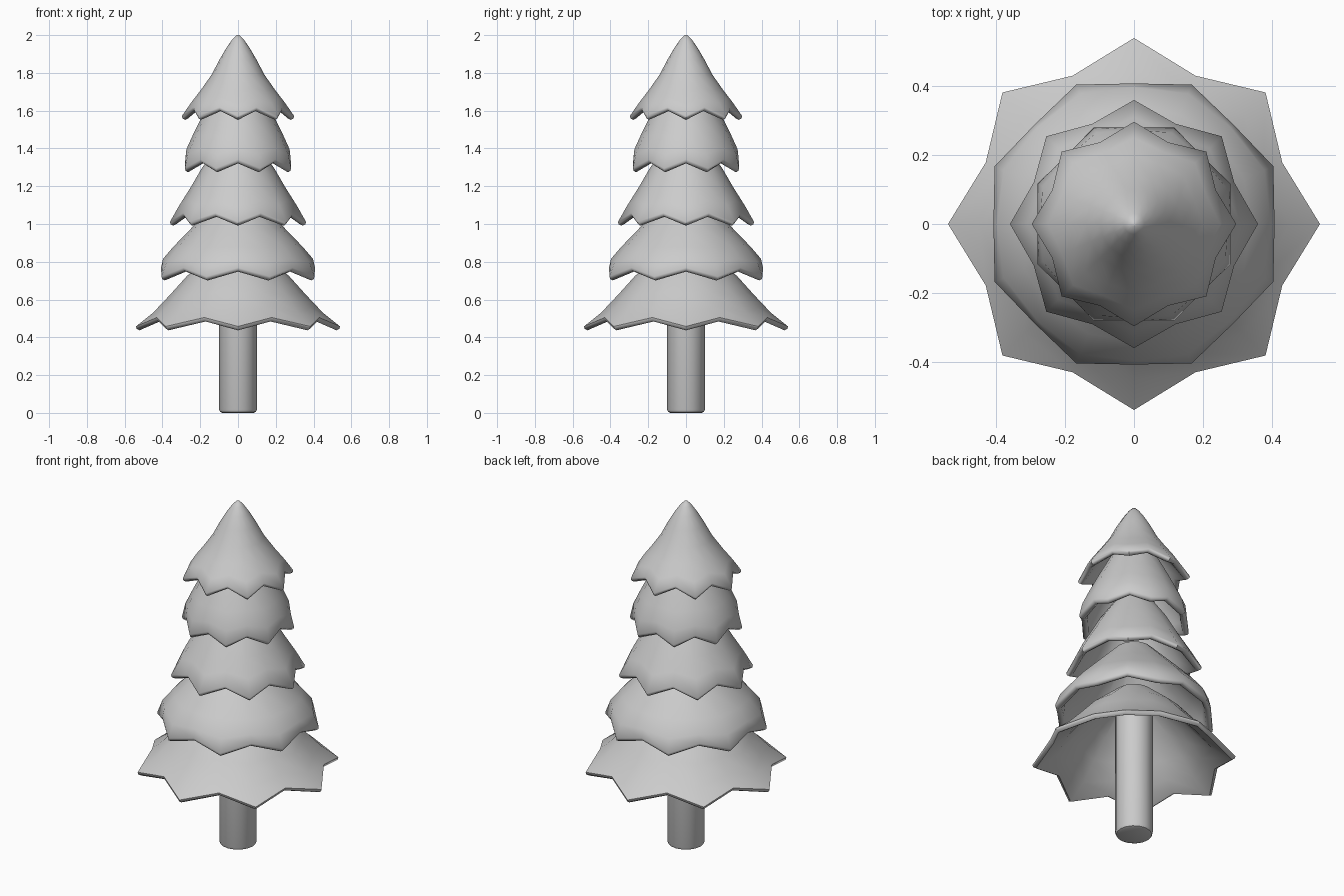
import bpy, bmesh, math

if "Cube" in bpy.data.objects:
    bpy.data.objects.remove(bpy.data.objects["Cube"])

N = 16  # eight tips and eight notches per tier


def finish(bm, name, angle):
    bmesh.ops.recalc_face_normals(bm, faces=bm.faces)
    me = bpy.data.meshes.new(name)
    bm.to_mesh(me)
    bm.free()
    ob = bpy.data.objects.new(name, me)
    bpy.context.collection.objects.link(ob)
    bpy.ops.object.select_all(action='DESELECT')
    ob.select_set(True)
    bpy.context.view_layer.objects.active = ob
    bpy.ops.object.shade_smooth_by_angle(angle=math.radians(angle))
    return ob


def tier(name, profile, notch, tip_first, closed=False):
    """profile: (radius, z, scallop weight) from top to rim along a tip."""
    # outer skin, rounded rim, then the inner skin back up to the top
    r, z, _ = profile[-1]
    rim = [(r - 0.003, z - 0.013, 1), (r - 0.018, z - 0.021, 1), (r - 0.034, z - 0.012, 1)]
    inner = [(max(pr - 0.032, 0.012), pz - 0.022, w) for pr, pz, w in profile[-2::-1]]
    rows = profile + rim + inner
    bm = bmesh.new()
    rings = []
    for r, z, w in rows:
        ring = []
        for i in range(N):
            a = 2 * math.pi * i / N
            dip = (i % 2 == 1) == tip_first
            rr = r - notch * w if dip else r
            zz = z + 0.047 * w if dip else z
            ring.append(bm.verts.new((rr * math.cos(a), rr * math.sin(a), zz)))
        rings.append(ring)
    pairs = list(zip(rings, rings[1:]))
    if not closed:
        pairs.append((rings[-1], rings[0]))
    for a, b in pairs:
        for i in range(N):
            j = (i + 1) % N
            bm.faces.new((a[i], a[j], b[j], b[i]))
    if closed:
        bm.faces.new(rings[0])
        bm.faces.new(rings[-1])
    return finish(bm, name, 60)


# Trunk with a softened foot
bm = bmesh.new()
bmesh.ops.create_cone(bm, cap_ends=True, segments=16, radius1=0.1, radius2=0.1, depth=0.86)
bmesh.ops.translate(bm, verts=bm.verts, vec=(0, 0, 0.43 + 0.005))
bmesh.ops.translate(bm, verts=bm.verts, vec=(0, 0, -0.005))
foot = [e for e in bm.edges if all(v.co.z < 0.01 for v in e.verts)]
bmesh.ops.bevel(bm, geom=foot, offset=0.018, segments=2, profile=0.5, affect='EDGES')
finish(bm, "trunk", 40)

# Foliage tiers, bottom to top, tips alternating by half a step
tier("foliage_tier_1", [(0.1, 0.87, 0), (0.27, 0.725, 0.1), (0.36, 0.625, 0.25),
                        (0.45, 0.53, 0.6), (0.54, 0.458, 1)], 0.074, True)
tier("foliage_tier_2", [(0.1, 1.13, 0), (0.25, 0.975, 0), (0.345, 0.875, 0.1),
                        (0.41, 0.795, 0.45), (0.438, 0.722, 1)], 0.03, False)
tier("foliage_tier_3", [(0.09, 1.44, 0), (0.195, 1.29, 0.1), (0.25, 1.195, 0.25),
                        (0.31, 1.1, 0.6), (0.36, 1.012, 1)], 0.045, True)
tier("foliage_tier_4", [(0.1, 1.74, 0), (0.195, 1.56, 0), (0.245, 1.46, 0.2),
                        (0.287, 1.37, 0.55), (0.304, 1.295, 1)], 0.025, False)
tier("foliage_top", [(0.008, 2.0, 0), (0.03, 1.978, 0), (0.06, 1.935, 0), (0.098, 1.87, 0),
                     (0.14, 1.79, 0.1), (0.2, 1.705, 0.3), (0.25, 1.64, 0.6),
                     (0.297, 1.572, 1)], 0.04, True, closed=True)
